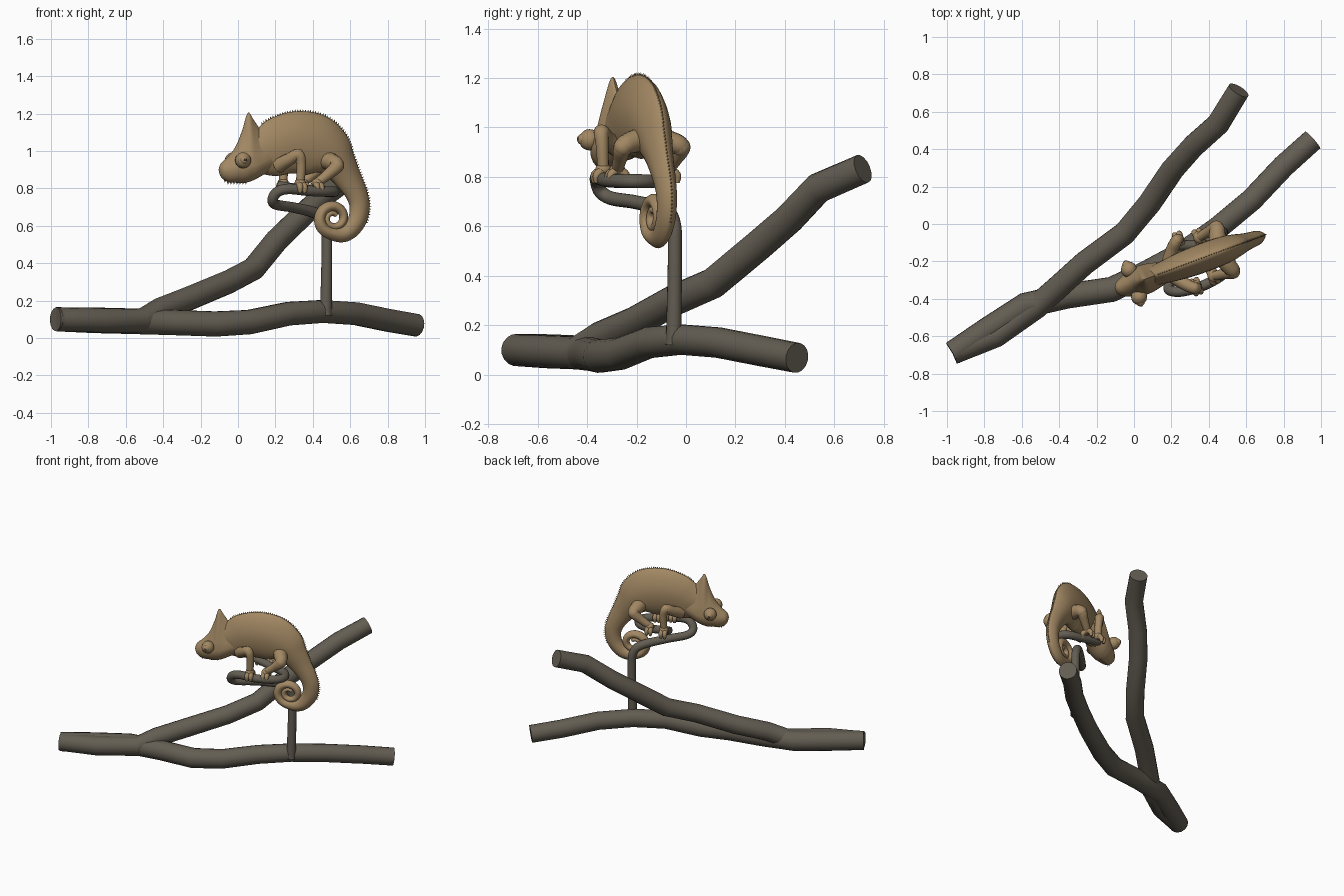
import bpy, bmesh, math
from mathutils import Vector

if "Cube" in bpy.data.objects:
    bpy.data.objects.remove(bpy.data.objects["Cube"])


def material(name, rgb):
    m = bpy.data.materials.new(name)
    m.diffuse_color = (*rgb, 1)
    m.use_nodes = True
    m.node_tree.nodes["Principled BSDF"].inputs["Base Color"].default_value = m.diffuse_color
    return m


TAN = material("tan skin", (0.36, 0.245, 0.125))
BARK = material("grey brown bark", (0.125, 0.11, 0.085))
DARK = material("dark pupil", (0.06, 0.045, 0.03))

# The animal lies in one upright plane turned about z; SIDE is its normal
ALONG = Vector((1, 0.37, 0)).normalized()
SIDE = Vector((-ALONG.y, ALONG.x, 0))


def P(x, v, z):
    """Point from mid-plane x, sideways offset v and height z."""
    return Vector((x, -0.206 + 0.37 * (x - 0.3), z)) + SIDE * v


def finish(name, bm, mat, angle=40):
    bmesh.ops.recalc_face_normals(bm, faces=bm.faces)
    me = bpy.data.meshes.new(name)
    bm.to_mesh(me)
    bm.free()
    me.materials.append(mat)
    ob = bpy.data.objects.new(name, me)
    bpy.context.collection.objects.link(ob)
    bpy.ops.object.select_all(action='DESELECT')
    ob.select_set(True)
    bpy.context.view_layer.objects.active = ob
    bpy.ops.object.shade_smooth_by_angle(angle=math.radians(angle))
    return ob


def smooth_path(keys, sub):
    """Catmull-Rom through tuples of any length."""
    out = []
    for i in range(len(keys) - 1):
        a, b, c, d = (keys[min(max(i + k, 0), len(keys) - 1)] for k in (-1, 0, 1, 2))
        for s in range(sub):
            t = s / sub
            out.append(tuple(0.5 * (2 * q + (r - p) * t + (2 * p - 5 * q + 4 * r - w) * t * t
                                    + (3 * q - p - 3 * r + w) * t ** 3)
                             for p, q, r, w in zip(a, b, c, d)))
    return out + [keys[-1]]


def add_skin(bm, rings):
    vs = [[bm.verts.new(p) for p in r] for r in rings]
    n = len(vs[0])
    for a, b in zip(vs, vs[1:]):
        for i in range(n):
            j = (i + 1) % n
            bm.faces.new((a[i], a[j], b[j], b[i]))
    bm.faces.new(vs[0][::-1])
    bm.faces.new(vs[-1])


def tangents(pts):
    return [(pts[min(i + 1, len(pts) - 1)] - pts[max(i - 1, 0)]).normalized()
            for i in range(len(pts))]


def add_tube(bm, keys, n=16):
    """Round tube through (x, y, z, radius) with a carried frame."""
    pts = [Vector(k[:3]) for k in keys]
    s = Vector((0.3, -0.8, 0.1))
    rings = []
    for p, t, k in zip(pts, tangents(pts), keys):
        s = (s - t * s.dot(t)).normalized()
        u = t.cross(s)
        rings.append([p + (s * math.cos(2 * math.pi * i / n) + u * math.sin(2 * math.pi * i / n)) * k[3]
                      for i in range(n)])
    add_skin(bm, rings)


def add_ball(bm, pos, r, scale=(1, 1, 1)):
    g = bmesh.ops.create_uvsphere(bm, u_segments=16, v_segments=10, radius=r)
    for v in g['verts']:
        c = v.co
        v.co = pos + ALONG * c.x * scale[0] + SIDE * c.y * scale[1] + Vector((0, 0, c.z * scale[2]))


# Forked branches
rising = [(-.97, -.69, .10, .062), (-.74, -.595, .095, .066), (-.52, -.44, .09, .066),
          (-.42, -.35, .15, .064), (-.265, -.21, .21, .064), (-.05, -.05, .30, .063),
          (.083, .11, .37, .063), (.205, .29, .52, .063), (.318, .417, .63, .062),
          (.45, .535, .755, .062), (.56, .715, .833, .06)]
low = [(-.97, -.69, .10, .065), (-.78, -.565, .095, .069), (-.58, -.435, .09, .069),
       (-.36, -.385, .083, .068), (-.12, -.35, .075, .068), (.06, -.265, .085, .066),
       (.27, -.15, .13, .064), (.45, -.02, .142, .062), (.63, .13, .13, .062),
       (.80, .31, .095, .062), (.955, .449, .068, .061)]
for name, keys in (("rising_branch", rising), ("low_branch", low)):
    bm = bmesh.new()
    add_tube(bm, keys)
    finish(name, bm, BARK)

# Looping twig the animal stands on
twig = [(.47, -.05, .12), (.475, -.045, .5), (.465, -.05, .61), (.42, -.085, .665), (.3, -.2, .697),
        (.205, -.30, .713), (.185, -.345, .74), (.21, -.36, .78), (.27, -.358, .797),
        (.38, -.325, .787), (.48, -.265, .783), (.515, -.2, .783), (.47, -.135, .783),
        (.36, -.115, .79), (.21, -.115, .815)]
bm = bmesh.new()
radii = [.032, .028, .029, .03] + [.028] * 10 + [.026]
add_tube(bm, smooth_path([p + (r,) for p, r in zip(twig, radii)], 6))
finish("looping_twig", bm, BARK)

# Body and curled tail: (x, z, half height, half width)
spine = [(.08, .98, .10, .05), (.17, 1.005, .145, .062), (.25, 1.035, .16, .072),
         (.33, 1.045, .168, .077), (.42, 1.03, .165, .077), (.49, .99, .138, .072),
         (.54, .93, .10, .062), (.585, .86, .077, .05), (.63, .78, .062, .043),
         (.65, .71, .056, .04), (.64, .635, .052, .038), (.60, .575, .046, .036),
         (.55, .552, .041, .034)]
for i in range(18):
    t = i / 17
    a = math.radians(255 - 570 * t)
    r = .082 - .060 * t
    w = .036 - .022 * t
    spine.append((.51 + r * math.cos(a), .64 + r * math.sin(a), w * .9, w))
path = smooth_path(spine, 5)
pts = [P(x, 0, z) for x, z, h, w in path]
rings, ridge = [], []
for p, t, (x, z, h, w) in zip(pts, tangents(pts), path):
    up = t.cross(SIDE)
    ridge.append((p + up * h, up, t))
    ring = []
    for i in range(28):
        a = 2 * math.pi * i / 28
        taper = 1 - .3 * max(0, math.sin(a)) ** 2
        ring.append(p + SIDE * w * math.cos(a) * taper + up * h * math.sin(a))
    rings.append(ring)
bm = bmesh.new()
add_skin(bm, rings)
finish("body_and_tail", bm, TAN)

# Head with tall casque: (x, bottom, widest height, top, half width)
head = [(-.098, .885, .90, .915, .015), (-.085, .855, .90, .94, .036), (-.05, .833, .905, .972, .055),
        (-.01, .83, .915, 1.025, .07), (.025, .828, .92, 1.115, .079), (.053, .833, .925, 1.205, .08),
        (.085, .845, .93, 1.165, .077), (.13, .87, .95, 1.105, .066), (.20, .91, .97, 1.08, .045)]
rings = []
for x, lo, mid, hi, w in smooth_path(head, 4):
    ring = []
    for i in range(28):
        a = 2 * math.pi * i / 28
        s, c = math.sin(a), math.cos(a)
        narrow = 1 - .6 * max(0, s) * min(1, (hi - mid) / .2)
        ring.append(P(x, w * c * narrow, mid + s * (hi - mid if s > 0 else mid - lo)))
    rings.append(ring)
bm = bmesh.new()
add_skin(bm, rings)
finish("head", bm, TAN)

# Back crest and chin spikes
bm = bmesh.new()


def add_spike(base, up, t, h):
    v = [bm.verts.new(base - up * .006 + d) for d in (t * .007, SIDE * .005, -t * .007, -SIDE * .005)]
    tip = bm.verts.new(base + up * h)
    for i in range(4):
        bm.faces.new((v[i], v[(i + 1) % 4], tip))


gap = 0
for (a, up, t), (b, up2, t2) in list(zip(ridge, ridge[1:]))[5:50]:
    length = (b - a).length
    while gap < length:
        f = gap / length
        add_spike(a.lerp(b, f), up.lerp(up2, f).normalized(), t, .011)
        gap += .0145
    gap -= length
for i in range(8):
    x = -.07 + i * .016
    add_spike(P(x, 0, .842 if i == 0 else .831), Vector((0, 0, -1)), ALONG, .012)
finish("spiky_crest", bm, TAN, 20)

# Eyes, legs and gripping feet on both sides
for s, label in ((-1, "left"), (1, "right")):
    bm = bmesh.new()
    add_ball(bm, P(0, s * .078, .95), .043)
    add_ball(bm, P(-.003, s * .105, .952), .024)
    finish(label + "_eye", bm, TAN)
    bm = bmesh.new()
    add_ball(bm, P(-.004, s * .126, .953), .008, (1, .6, 1))
    finish(label + "_pupil", bm, DARK)

    legs = (("front_leg", [(.20, .04, .92, .04), (.24, .10, .955, .034), (.275, .135, .98, .031),
                           (.29, .138, .93, .026), (.287, .132, .83, .023)]),
            ("hind_leg", [(.46, .035, .95, .05), (.475, .085, .94, .045), (.485, .125, .92, .038),
                          (.44, .12, .875, .029), (.385, .11, .83, .024)]))
    for name, keys in legs:
        bm = bmesh.new()
        add_tube(bm, [(*P(x, s * v, z), r) for x, v, z, r in smooth_path(keys, 5)], 14)
        x, v, z, r = keys[2]
        add_ball(bm, P(x, s * v, z), r * 1.02)
        x, v, z, r = keys[-1]
        add_ball(bm, P(x, s * v, z), .03, (1, 1.1, .8))
        for side in (-1, 1):
            for dx in (-.012, .012):
                toe = [(x + dx * .5, s * v, z, .018), (x + dx, s * v + side * .032, z - .022, .017),
                       (x + dx, s * v + side * .034, z - .055, .009)]
                add_tube(bm, [(*P(*k[:3]), k[3]) for k in smooth_path(toe, 4)], 10)
        finish(label + "_" + name, bm, TAN)
